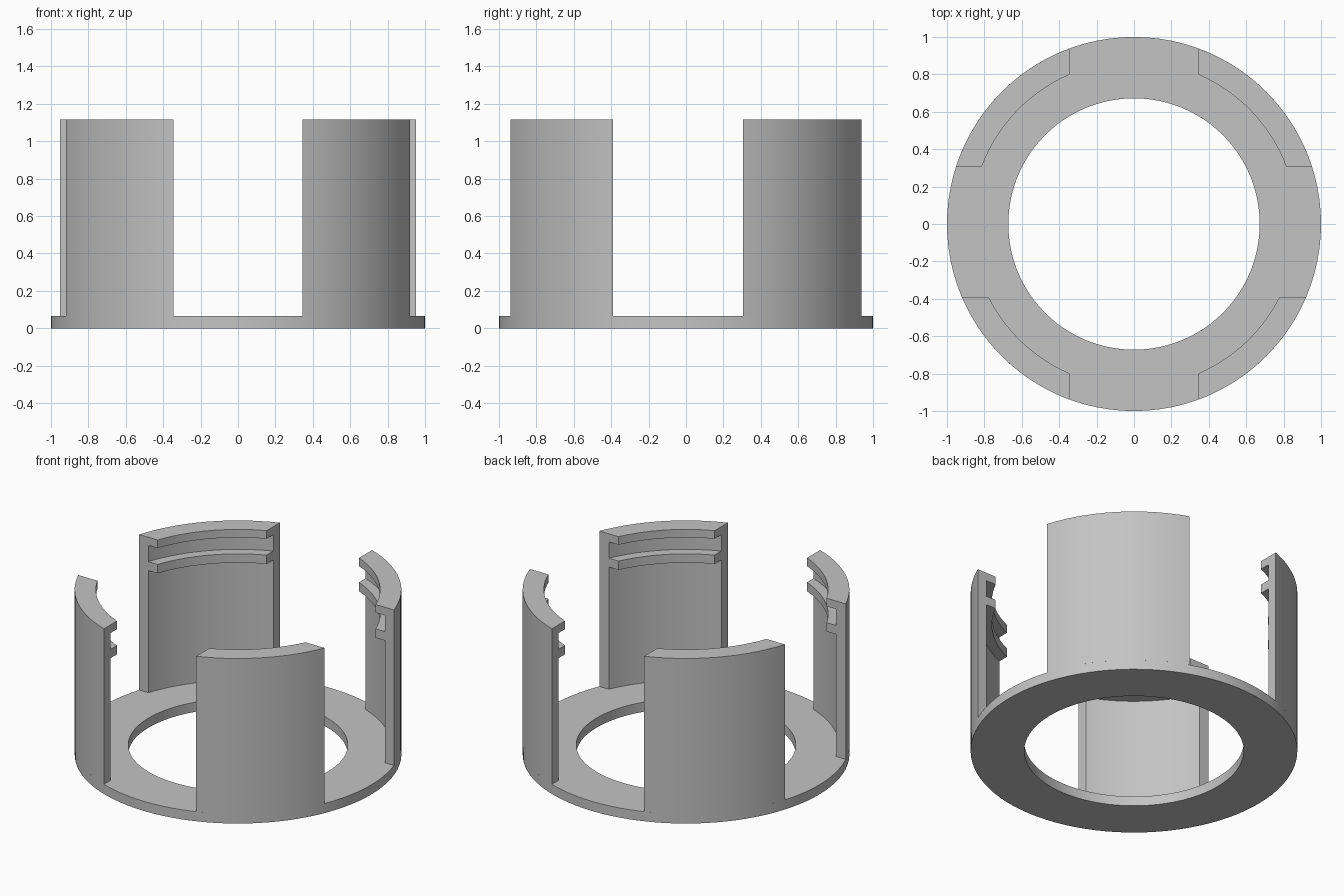
import bpy, bmesh, math

cube = bpy.data.objects.get("Cube")
if cube:
    bpy.data.objects.remove(cube, do_unlink=True)

grey = bpy.data.materials.new("light_grey")
grey.use_nodes = True
colour = (0.55, 0.55, 0.55, 1)
grey.diffuse_color = colour
grey.node_tree.nodes["Principled BSDF"].inputs["Base Color"].default_value = colour

BASE_TOP, TOP = 0.065, 1.115
OUTER, WALL, LIP, HOLE = 1.0, 0.935, 0.87, 0.672
SIDE_X, FRONT_Y, BACK_Y = 0.345, 0.39, 0.305


def sweep(name, profile, angle_at, steps, closed):
    """Sweep an (r, z) profile around z; angle_at(r, t) gives the angle."""
    bm = bmesh.new()
    count = steps if closed else steps + 1
    rings = []
    for i in range(count):
        ring = []
        for r, z in profile:
            a = angle_at(r, i / steps)
            ring.append(bm.verts.new((r * math.cos(a), r * math.sin(a), z)))
        rings.append(ring)
    n = len(profile)
    for i in range(steps):
        a, b = rings[i], rings[(i + 1) % count]
        for j in range(n):
            k = (j + 1) % n
            bm.faces.new((a[j], a[k], b[k], b[j]))
    if not closed:
        bm.faces.new(rings[0])
        bm.faces.new(rings[-1])
    bmesh.ops.recalc_face_normals(bm, faces=bm.faces)
    mesh = bpy.data.meshes.new(name)
    bm.to_mesh(mesh)
    bm.free()
    mesh.materials.append(grey)
    obj = bpy.data.objects.new(name, mesh)
    bpy.context.collection.objects.link(obj)
    bpy.ops.object.select_all(action='DESELECT')
    obj.select_set(True)
    bpy.context.view_layer.objects.active = obj
    bpy.ops.object.shade_smooth_by_angle(angle=math.radians(30))
    return obj


# Flat base ring
sweep("base_ring",
      [(HOLE, 0), (OUTER, 0), (OUTER, BASE_TOP), (HOLE, BASE_TOP)],
      lambda r, t: t * math.tau, 96, True)

# Wall section with a top lip, a groove and a lower rib on its inside
wall_profile = [
    (OUTER, BASE_TOP), (OUTER, TOP), (LIP, TOP), (LIP, TOP - 0.055),
    (WALL, TOP - 0.055), (WALL, TOP - 0.165), (LIP, TOP - 0.165),
    (LIP, TOP - 0.225), (WALL, TOP - 0.225), (WALL, BASE_TOP),
]


# Four upright walls, their ends cut parallel to the axes
def add_wall(name, sx, sy, gap_y):
    def angle_at(r, t):
        start, end = math.asin(gap_y / r), math.acos(SIDE_X / r)
        a = start + (end - start) * t
        return math.atan2(sy * math.sin(a), sx * math.cos(a))
    sweep(name, wall_profile, angle_at, 14, False)


for side, sx in (("left", 1), ("right", -1)):
    add_wall("front_" + side + "_wall", sx, -1, FRONT_Y)
    add_wall("back_" + side + "_wall", sx, 1, BACK_Y)
